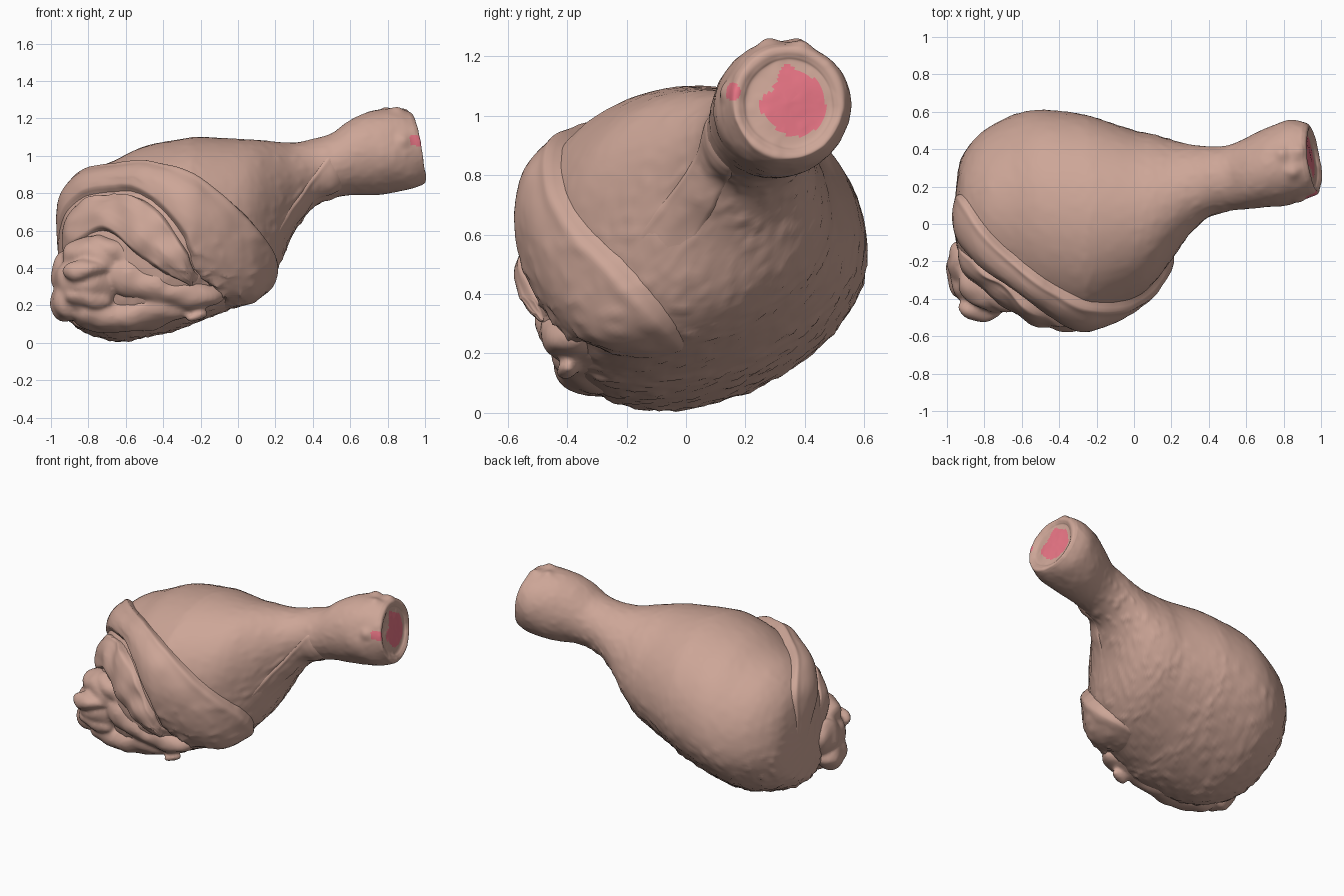
import bpy, bmesh, math
from mathutils import Vector, Matrix, noise
from mathutils.bvhtree import BVHTree

cube = bpy.data.objects.get("Cube")
if cube:
    bpy.data.objects.remove(cube, do_unlink=True)


def material(name, rgb):
    mat = bpy.data.materials.new(name)
    mat.use_nodes = True
    mat.diffuse_color = (*rgb, 1)
    mat.node_tree.nodes["Principled BSDF"].inputs["Base Color"].default_value = (*rgb, 1)
    return mat


SKIN = material("skin", (.61, .38, .31))
PINK = material("raw_pink", (.86, .19, .25))


def smooth(a, b, v):
    t = max(0, min(1, (v - a) / (b - a)))
    return t * t * (3 - 2 * t)


def spline(points, steps):
    """Catmull-Rom curve through tuples of any length."""
    pts = [points[0], *points, points[-1]]
    out = []
    for i in range(1, len(pts) - 2):
        for s in range(steps):
            t = s / steps
            out.append([b + t / 2 * (c - a + t * (2*a - 5*b + 4*c - d + t * (3 * (b - c) + d - a)))
                        for a, b, c, d in zip(*pts[i - 1:i + 3])])
    return out + [list(points[-1])]


def finish(name, bm, mats=(SKIN,)):
    bmesh.ops.recalc_face_normals(bm, faces=bm.faces)
    mesh = bpy.data.meshes.new(name)
    bm.to_mesh(mesh)
    bm.free()
    for m in mats:
        mesh.materials.append(m)
    mesh.shade_smooth()
    obj = bpy.data.objects.new(name, mesh)
    bpy.context.collection.objects.link(obj)
    return obj


def bridge(bm, rows, closed):
    for a, b in zip(rows, rows[1:]):
        n = len(a)
        for j in range(n if closed else n - 1):
            k = (j + 1) % n
            bm.faces.new((a[j], a[k], b[k], b[j]))


# Leg: lofted sections given as x, y min, y max, z min, z max
SECTIONS = [
    (-.96, -.02, .06, .42, .55), (-.94, -.15, .28, .2, .7), (-.9, -.23, .39, .12, .81),
    (-.8, -.35, .5, .05, .91), (-.65, -.44, .58, .01, .98), (-.5, -.5, .61, .03, 1.05),
    (-.3, -.53, .59, .08, 1.09), (-.2, -.5, .565, .12, 1.1), (0, -.4, .5, .2, 1.09),
    (.1, -.32, .48, .26, 1.085), (.2, -.19, .45, .38, 1.075), (.3, -.05, .425, .59, 1.07),
    (.4, .04, .415, .72, 1.09), (.5, .07, .42, .77, 1.12), (.6, .08, .46, .79, 1.19),
    (.7, .09, .51, .79, 1.235), (.8, .1, .545, .8, 1.25), (.88, .125, .55, .82, 1.25),
    (.94, .15, .54, .845, 1.24)]
rings = spline(SECTIONS, 9)

# Cut end: rim rolls over into a shallow hollow
end = SECTIONS[-1]
ey, ez = (end[1] + end[2]) / 2, (end[3] + end[4]) / 2
RIM = [(1, .94), (.95, .956), (.88, .958), (.8, .95), (.7, .94), (.4, .942), (.02, .946)]
for s, x in spline(RIM, 6)[1:]:
    ry, rz = (end[2] - end[1]) / 2 * s, (end[4] - end[3]) / 2 * s
    rings.append([x, ey - ry, ey + ry, ez - rz, ez + rz])

bm = bmesh.new()
rows = []
for x, y0, y1, z0, z1 in rings:
    row = []
    for j in range(144):
        a = math.tau * j / 144
        dy, dz = (y1 - y0) / 2 * math.cos(a), (z1 - z0) / 2 * math.sin(a)
        lean = smooth(.72, .93, x) * (.2 * dz + .12 * dy)
        # The belly hangs towards the front
        sag = .155 * (z1 - z0) * min(0, math.sin(a)) ** 2 * smooth(.45, .2, x)
        row.append(bm.verts.new((x - lean, (y0 + y1) / 2 + dy - sag, (z0 + z1) / 2 + dz)))
    rows.append(row)
bridge(bm, rows, True)
bm.faces.new(rows[0])
bm.faces.new(rows[-1])
bmesh.ops.recalc_face_normals(bm, faces=bm.faces)
bm.normal_update()

# Goose-flesh, strongest on the underside, and knuckles on the shank end
KNUCKLES = [(.85, .28, 1.24), (.79, .38, 1.25), (.88, .39, 1.24), (.88, .14, 1.08)]
for v in bm.verts:
    under = smooth(.2, -.5, v.normal.z) * smooth(.6, .3, v.co.x)
    pimple = max(0, noise.noise(v.co * 24)) * (.003 + .011 * under)
    lump = noise.noise(v.co * 6) * .012 * smooth(.7, .85, v.co.x)
    bump = sum(.018 * math.exp(-((v.co - Vector(k)).length / .035) ** 2) for k in KNUCKLES)
    v.co += v.normal * (pimple + lump + bump)

# Raw flesh on the cut end
SPOTS = [(.375, 1.12, .068), (.395, 1.07, .065), (.37, 1.03, .1), (.295, 1.035, .047), (.157, 1.08, .028)]
for f in bm.faces:
    c = f.calc_center_median()
    if c.x > .92 and f.normal.x > -.1:
        f.material_index = int(any(math.hypot(c.y - y, c.z - z) < r for y, z, r in SPOTS))
surface = BVHTree.FromBMesh(bm)
finish("leg", bm, (SKIN, PINK))


def skin_band(name, outer, inner, height, lip, cols=36, wrinkle=.006):
    """A raised strip of skin laid on the leg between two edge curves, fading out at its ends."""
    bm = bmesh.new()
    rows = []
    pairs = list(zip(spline(outer, 12), spline(inner, 12)))
    for i, (a, b) in enumerate(pairs):
        u = i / (len(pairs) - 1)
        fade = smooth(0, .3, u) * smooth(1, .8, u)
        row = []
        for j in range(cols + 1):
            t = j / cols
            loc, nor, _, _ = surface.find_nearest(Vector(a).lerp(Vector(b), t))
            rise = fade * smooth(0, .09, t) * smooth(1, .91, t)
            off = height * (.8 + .9 * math.sin(math.pi * t)) + lip * math.exp(-((t - .1) / .08) ** 2)
            off += wrinkle * noise.noise(loc * 8)
            row.append(bm.verts.new(loc + nor * (rise * off - .008)))
        rows.append(row)
    bridge(bm, rows, False)
    bmesh.ops.smooth_vert(bm, verts=bm.verts, factor=.5, use_axis_x=True, use_axis_y=True, use_axis_z=True)
    finish(name, bm)


# Torn skin wrapped over the thick end and fading into the underside
OUTER = [(-.94, .16, .25), (-.95, .16, .6), (-.88, .14, .8), (-.7, -.12, .94), (-.5, -.3, .98),
         (-.35, -.39, .96), (-.1, -.4, .8), (.1, -.33, .63), (.21, -.2, .49),
         (.18, -.08, .38), (.08, 0, .27), (-.05, 0, .18)]
INNER = [(-.95, .06, .2), (-.96, .02, .5), (-.91, -.12, .7), (-.8, -.27, .82), (-.62, -.42, .85),
         (-.45, -.5, .75), (-.32, -.56, .6), (-.24, -.58, .44), (-.15, -.56, .31),
         (-.06, -.48, .21), (-.04, -.35, .17), (-.1, -.2, .12)]
skin_band("skin_flap", OUTER, INNER, .044, .01)

# Thin membrane below the flap
UPPER = [(-.95, -.1, .55), (-.88, -.2, .75), (-.7, -.4, .85), (-.45, -.5, .74), (-.28, -.57, .5), (-.15, -.55, .28)]
LOWER = [(-.95, -.1, .42), (-.88, -.25, .5), (-.72, -.42, .6), (-.52, -.52, .44), (-.36, -.55, .34), (-.2, -.54, .26)]
skin_band("membrane", UPPER, LOWER, .034, .004, wrinkle=.03)

# Skin edge running up to the shank
FOLD_A = [(.13, -.25, .48), (.23, -.11, .67), (.34, .01, .83), (.44, .07, .96), (.5, .08, 1.03)]
FOLD_B = [(.2, -.08, .4), (.31, .04, .58), (.43, .13, .74), (.53, .16, .8), (.58, .15, .83)]
skin_band("shank_fold", FOLD_A, FOLD_B, .01, .006, cols=20, wrinkle=.01)


def lumps(name, blobs, rough, voxel):
    """Overlapping rough ellipsoids (centre, radii, tilt) fused together."""
    bm = bmesh.new()
    for loc, radii, tilt in blobs:
        m = Matrix.Translation(loc) @ Matrix.Rotation(tilt, 4, 'Y') @ Matrix.Diagonal((*radii, 1))
        bmesh.ops.create_icosphere(bm, subdivisions=4, radius=1, matrix=m)
    for v in bm.verts:
        v.co += noise.noise_vector(v.co * 9) * rough
    obj = finish(name, bm)
    mod = obj.modifiers.new("fuse", 'REMESH')
    mod.mode = 'VOXEL'
    mod.voxel_size = voxel
    mod.use_smooth_shade = True
    mod = obj.modifiers.new("soften", 'SMOOTH')
    mod.iterations = 4


# Exposed meat and joint at the thick end
lumps("exposed_meat", [
    ((-.79, -.3, .32), (.19, .18, .18), .3),
    ((-.74, -.3, .43), (.2, .17, .13), .3),
    ((-.905, -.27, .22), (.1, .13, .11), 0),
    ((-.925, -.2, .37), (.07, .12, .12), 0),
    ((-.82, -.46, .39), (.12, .07, .05), -.1),
    ((-.8, -.41, .24), (.13, .07, .05), .1),
    ((-.72, -.31, .15), (.17, .12, .1), .1),
    ((-.62, -.37, .48), (.18, .1, .08), .4),
    ((-.5, -.37, .33), (.28, .13, .12), .3),
    ((-.45, -.3, .18), (.33, .15, .1), -.2),
    ((-.32, -.375, .28), (.24, .12, .1), .1),
    ((-.22, -.4, .15), (.05, .035, .022), -.2)], .022, .013)
